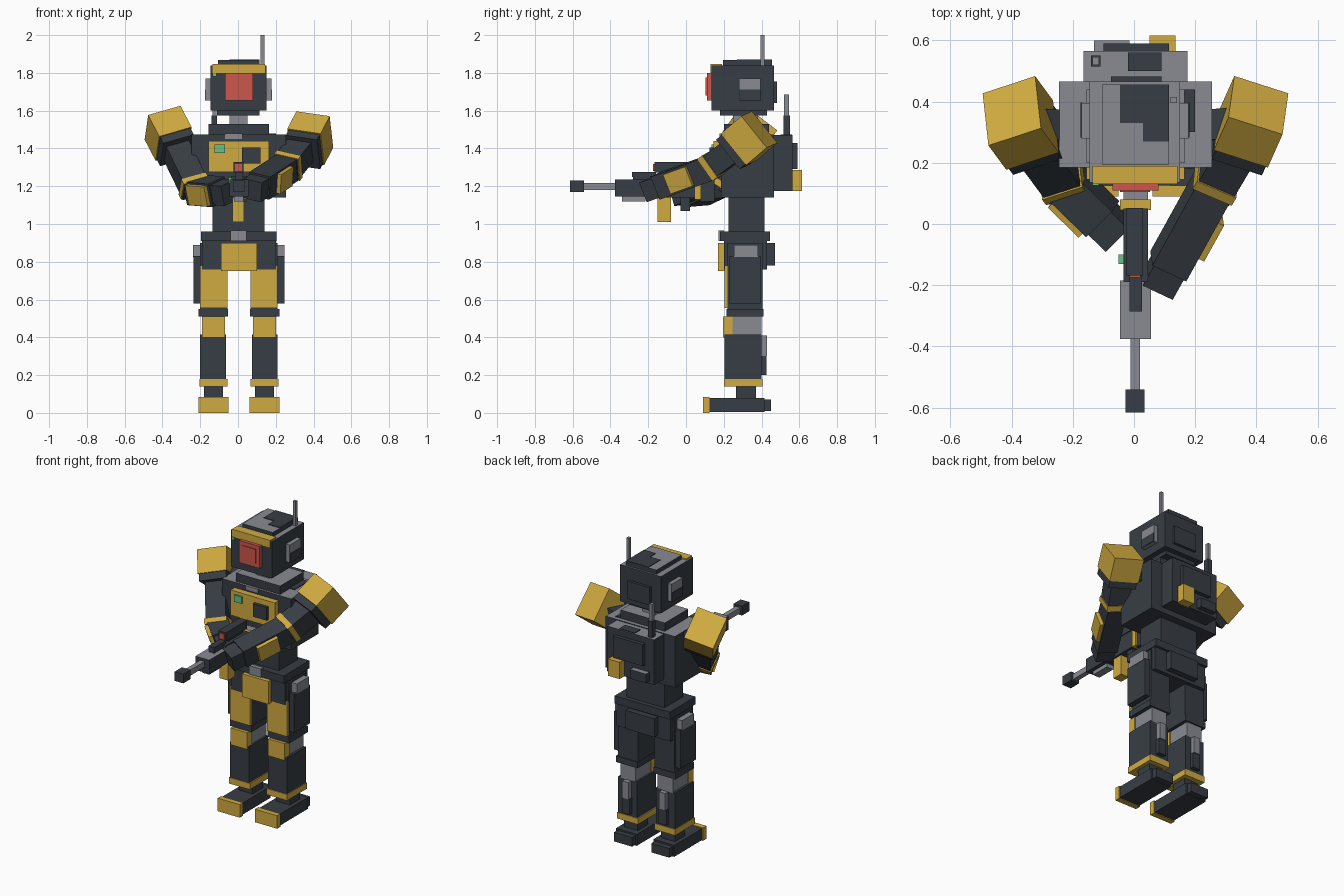
import bpy, bmesh
from mathutils import Vector, Matrix

cube = bpy.data.objects.get("Cube")
if cube:
    bpy.data.objects.remove(cube, do_unlink=True)


def material(name, r, g, b):
    m = bpy.data.materials.new(name)
    m.use_nodes = True
    m.diffuse_color = (r, g, b, 1)
    bsdf = next(n for n in m.node_tree.nodes if n.type == 'BSDF_PRINCIPLED')
    bsdf.inputs["Base Color"].default_value = (r, g, b, 1)
    return m


DARK = material("charcoal", .039, .048, .058)
GREY = material("steel grey", .25, .258, .29)
GOLD = material("armour yellow", .64, .41, .053)
RED = material("visor red", .6, .095, .07)
GREEN = material("indicator green", .14, .54, .22)


def build(name, matrix, mat, top=None):
    """Cube placed by a matrix; upward faces may take a second colour."""
    bm = bmesh.new()
    bmesh.ops.create_cube(bm, size=1, matrix=matrix)
    bmesh.ops.recalc_face_normals(bm, faces=bm.faces)
    mesh = bpy.data.meshes.new(name)
    mesh.materials.append(mat)
    if top:
        mesh.materials.append(top)
        for f in bm.faces:
            f.material_index = int(f.normal.z > .9)
    bm.to_mesh(mesh)
    bm.free()
    obj = bpy.data.objects.new(name, mesh)
    bpy.context.collection.objects.link(obj)
    return obj


def box(name, x, y, z, mat=DARK, top=None):
    """Upright box from its extents on each axis."""
    lo, hi = map(Vector, zip(sorted(x), sorted(y), sorted(z)))
    return build(name, Matrix.Translation((lo + hi) / 2) @ Matrix.Diagonal((*(hi - lo), 1)), mat, top)


def beam(name, p, q, width, depth, side, mat=DARK):
    """Box running from p to q, its width measured along the side vector."""
    p, q, side = Vector(p), Vector(q), Vector(side)
    d = (q - p).normalized()
    c = (side - d * side.dot(d)).normalized()
    rot = Matrix((c, d.cross(c), d)).transposed().to_4x4()
    size = Matrix.Diagonal((width, depth, (q - p).length, 1))
    return build(name, Matrix.Translation((p + q) / 2) @ rot @ size, mat)


# Legs
for s, side in ((1, "left"), (-1, "right")):
    def leg(part, x, y, z, mat=DARK, top=None):
        box(f"{side}_{part}", [.005 + s * v for v in x], y, z, mat, top)
    leg("boot", (.06, .21), (.12, .415), (.005, .08))
    leg("toe_cap", (.055, .215), (.09, .125), (0, .085), GOLD)
    leg("heel", (.07, .20), (.41, .45), (.01, .07))
    leg("ankle", (.085, .185), (.265, .37), (.07, .15))
    leg("ankle_band", (.06, .21), (.2, .405), (.14, .18), GOLD)
    leg("shin", (.068, .205), (.205, .40), (.18, .415))
    leg("calf_piston", (.11, .155), (.39, .43), (.3, .41), GREY)
    leg("calf_piston_base", (.105, .16), (.39, .425), (.2, .3))
    leg("knee_joint", (.08, .19), (.24, .40), (.41, .515), GREY)
    leg("knee_pad", (.075, .195), (.195, .245), (.40, .51), GOLD)
    leg("knee_cuff", (.058, .215), (.215, .41), (.51, .55))
    leg("thigh", (.06, .205), (.22, .405), (.54, .9))
    leg("thigh_plate", (.06, .205), (.205, .225), (.555, .78), GOLD)
    leg("thigh_guard", (.2, .24), (.23, .395), (.58, .83))
    leg("hip_pouch", (.19, .242), (.255, .38), (.825, .89), GREY)

# Pelvis and waist
box("pelvis", (-.19, .2), (.2, .43), (.76, .92))
box("belt", (-.195, .205), (.18, .445), (.91, .96))
box("belt_buckle", (-.04, .045), (.172, .2), (.91, .965), GREY)
box("groin_plate", (-.09, .1), (.17, .21), (.75, .9), GOLD)
box("rear_pouch", (-.1, .11), (.42, .47), (.78, .9))
box("waist", (-.135, .14), (.225, .415), (.95, 1.18))

# Torso and collar
box("torso", (-.245, .255), (.185, .465), (1.14, 1.475), DARK, GREY)
box("chest_plate", (-.155, .165), (.145, .19), (1.275, 1.44), GOLD)
box("chest_pouch", (.02, .12), (.125, .15), (1.32, 1.405))
box("chest_lamp", (-.125, -.07), (.135, .15), (1.375, 1.42), GREEN)
box("collar_clasp", (-.07, .02), (.178, .19), (1.45, 1.478), GREY)
box("collar", (-.155, .165), (.2, .44), (1.47, 1.53), DARK, GREY)
box("neck", (-.045, .05), (.25, .38), (1.52, 1.6), GREY)
box("shoulder_patch", (.13, .2), (.3, .44), (1.474, 1.48))

# Backpack
box("backpack", (-.165, .175), (.45, .565), (1.175, 1.47), DARK, GREY)
box("backpack_patch", (-.02, .09), (.5, .56), (1.469, 1.475))
box("backpack_panel", (-.1, .115), (.56, .59), (1.29, 1.43))
box("yellow_pouch", (.05, .135), (.56, .615), (1.175, 1.285), GOLD)
box("grey_pouch", (-.13, -.015), (.56, .6), (1.19, 1.25), DARK, GREY)
box("radio_mast_base", (-.14, -.11), (.515, .55), (1.42, 1.575))
box("radio_mast", (-.135, -.115), (.52, .545), (1.57, 1.685), GREY)

# Head
box("head", (-.145, .15), (.135, .465), (1.6, 1.84), DARK, GREY)
box("chin", (-.11, .115), (.18, .43), (1.575, 1.61))
box("cap", (-.105, .115), (.195, .455), (1.835, 1.868), DARK, GREY)
box("cap_patch", (-.045, .114), (.33, .454), (1.866, 1.872))
box("cap_patch_small", (.03, .114), (.27, .33), (1.866, 1.872))
box("brow", (-.135, .142), (.13, .19), (1.8, 1.848), GOLD)
box("brow_lamp", (-.135, -.115), (.125, .14), (1.78, 1.8), GREEN)
box("visor", (-.07, .08), (.11, .14), (1.655, 1.8), RED)
box("visor_lens", (-.045, .052), (.104, .112), (1.68, 1.775), RED)
box("head_back_plate", (-.075, .09), (.46, .482), (1.64, 1.755))
box("head_aerial", (.12, .14), (.395, .415), (1.83, 2), GREY)
for s, side in ((1, "left"), (-1, "right")):
    def ear(part, x, y, z, mat):
        box(f"{side}_{part}", [.003 + s * v for v in x], y, z, mat)
    ear("ear", (.14, .175), (.28, .395), (1.655, 1.77), GREY)
    ear("ear_plate", (.172, .178), (.283, .397), (1.655, 1.713), DARK)

# Arms: shoulder, elbow, hand end, side vector, sign of the outer side
arms = {
    "left": ((.3825, .334, 1.454), (.255, .12, 1.295), (.075, -.205, 1.178),
             (.906, -.373, -.197), 1, (-.32, -.72, -.615)),
    "right": ((-.37, .33, 1.48), (-.225, .135, 1.18), (-.045, -.04, 1.165),
              (.915, .30, .26), -1, (.39, -.53, -.75)),
}
for side, (s, e, h, c, sign, axis) in arms.items():
    s, e, h, c, axis = Vector(s), Vector(e), Vector(h), Vector(c), Vector(axis).normalized()
    beam(side + "_shoulder_pad", s - axis * .075, s + axis * .075, .187, .215, c, GOLD)
    beam(side + "_shoulder_rim", s + axis * .07, s + axis * .12, .175, .2, c)
    beam(side + "_upper_arm", s, e, .13, .13, c)
    u = (e - s).normalized()
    beam(side + "_elbow_band", e - u * .045, e - u * .01, .142, .142, c, GOLD)
    f = (h - e).normalized()
    wrist = h - f * .08
    beam(side + "_forearm", e - f * .02, wrist, .125, .13, c)
    beam(side + "_hand", wrist, h, .11, .11, c)
    out = (c - f * c.dot(f)).normalized() * sign
    mid = (e + wrist) / 2 + out * .07
    reach = f * min(.07, (wrist - e).length * .42)
    beam(side + "_forearm_plate", mid - reach, mid + reach, .03, .11, c, GOLD)
    # Strut joining the torso to the shoulder
    beam(side + "_shoulder_joint", (sign * .2, .32, 1.4), s, .1, .1, (0, 1, 0))

# Rifle
box("muzzle", (-.027, .035), (-.615, -.54), (1.17, 1.23))
box("barrel", (-.012, .02), (-.54, -.37), (1.18, 1.217), GREY)
box("handguard", (-.045, .055), (-.375, -.185), (1.145, 1.235), DARK, GREY)
box("handguard_rail", (-.02, .03), (-.34, -.215), (1.12, 1.15), GREY)
box("receiver", (-.035, .045), (-.19, .05), (1.14, 1.255))
box("stock_band", (-.045, .055), (.045, .08), (1.13, 1.25), GOLD)
box("stock", (-.035, .045), (.075, .15), (1.12, 1.24), DARK, GREY)
box("magazine", (-.028, .033), (-.15, -.08), (1.01, 1.16), GOLD)
box("grip", (-.02, .03), (-.03, .02), (1.07, 1.15))
box("sight_rail", (-.014, .026), (-.285, -.16), (1.25, 1.275))
box("handguard_riser", (-.012, .024), (-.28, -.18), (1.23, 1.255))
box("scope_mount", (-.012, .02), (-.13, .02), (1.25, 1.285))
box("scope", (-.025, .03), (-.168, .052), (1.272, 1.328))
box("scope_lens", (-.015, .022), (-.175, -.166), (1.28, 1.318), RED)
box("rifle_lamp", (-.05, -.034), (-.13, -.1), (1.215, 1.245), GREEN)
